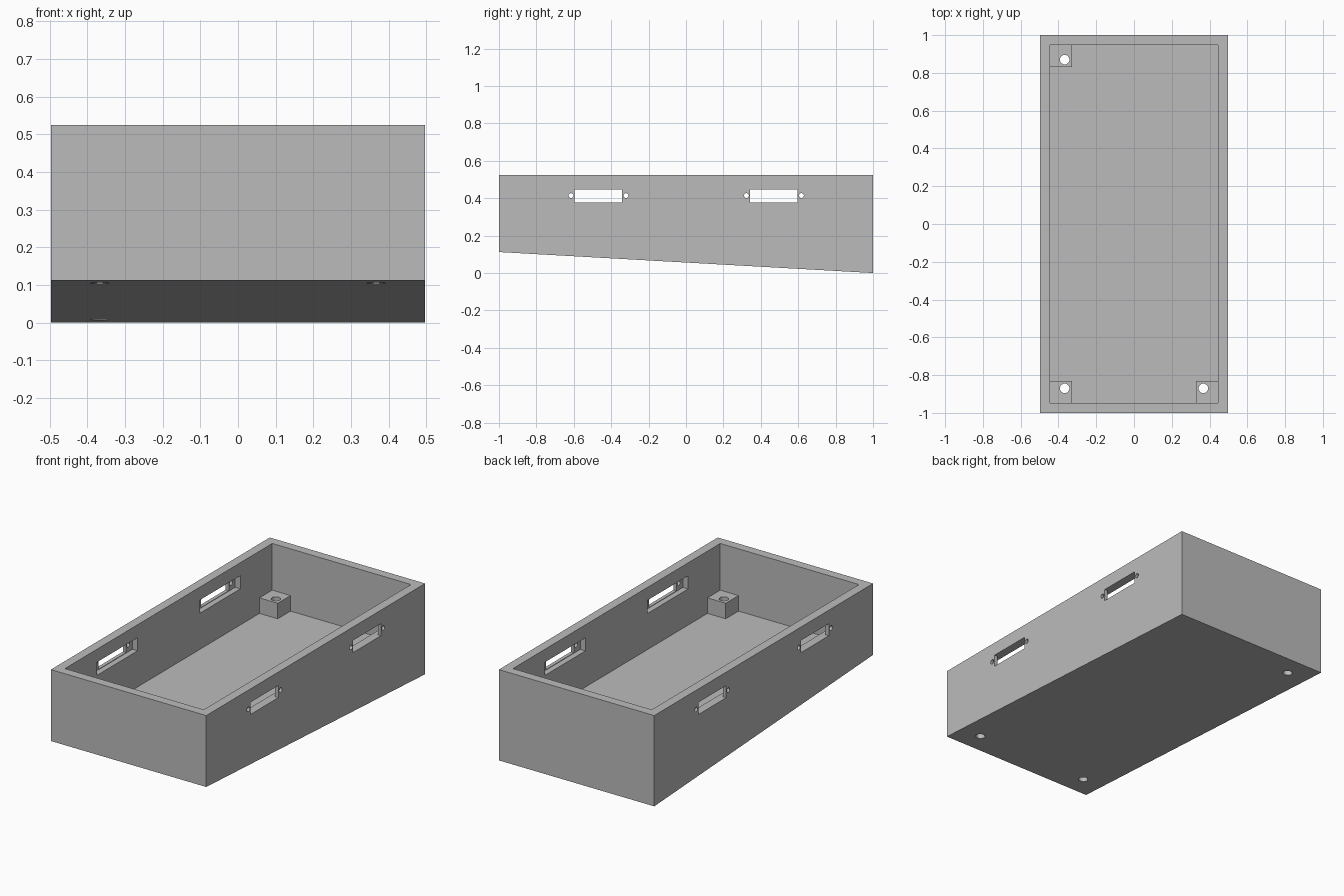
import bpy, bmesh
from mathutils import Matrix, Vector

if "Cube" in bpy.data.objects:
    bpy.data.objects.remove(bpy.data.objects["Cube"])

HALF_X, HALF_Y, TOP = 0.497, 1.0, 0.525
FRONT_RISE, WALL, FLOOR = 0.112, 0.053, 0.165
POST, POST_TOP = 0.117, 0.255
WINDOW_Z = 0.412

grey = bpy.data.materials.new("plain grey")
grey.use_nodes = True
grey.diffuse_color = (0.5, 0.5, 0.5, 1)
grey.node_tree.nodes["Principled BSDF"].inputs["Base Color"].default_value = (0.5, 0.5, 0.5, 1)


def finish(name, bm):
    bmesh.ops.recalc_face_normals(bm, faces=bm.faces)
    mesh = bpy.data.meshes.new(name)
    bm.to_mesh(mesh)
    bm.free()
    mesh.materials.append(grey)
    obj = bpy.data.objects.new(name, mesh)
    bpy.context.scene.collection.objects.link(obj)
    return obj


def box(name, low, high):
    low, high = Vector(low), Vector(high)
    bm = bmesh.new()
    bmesh.ops.create_cube(bm, size=1)
    bmesh.ops.scale(bm, vec=high - low, verts=bm.verts)
    bmesh.ops.translate(bm, vec=(low + high) / 2, verts=bm.verts)
    return finish(name, bm)


def cylinder(name, center, radius, depth, axis):
    bm = bmesh.new()
    turn = Matrix.Rotation(1.5708, 4, 'Y') if axis == 'X' else Matrix()
    bmesh.ops.create_cone(bm, cap_ends=True, segments=32, radius1=radius, radius2=radius,
                          depth=depth, matrix=Matrix.Translation(center) @ turn)
    return finish(name, bm)


def cut(obj, cutters):
    for cutter in cutters:
        cutter.hide_render = True
        mod = obj.modifiers.new("cut", 'BOOLEAN')
        mod.operation, mod.solver, mod.object = 'DIFFERENCE', 'EXACT', cutter
    bpy.context.view_layer.update()
    result = bpy.data.meshes.new_from_object(
        obj.evaluated_get(bpy.context.evaluated_depsgraph_get()))
    obj.modifiers.clear()
    obj.data = result


# Case body: side profile with a sloping underside, extruded across x
bm = bmesh.new()
profile = [(-HALF_Y, FRONT_RISE), (HALF_Y, 0), (HALF_Y, TOP), (-HALF_Y, TOP)]
side = bm.faces.new([bm.verts.new((-HALF_X, y, z)) for y, z in profile])
extruded = bmesh.ops.extrude_face_region(bm, geom=[side])["geom"]
bmesh.ops.translate(bm, vec=(2 * HALF_X, 0, 0),
                    verts=[v for v in extruded if isinstance(v, bmesh.types.BMVert)])
case = finish("case_body", bm)

# Cavity with a level floor
in_x, in_y = HALF_X - WALL, HALF_Y - WALL
body_cutters = [box("cavity_cutter", (-in_x, -in_y, FLOOR), (in_x, in_y, TOP + 0.1))]

# Connector windows, inner recesses and screw holes in both long walls
for s in (-1, 1):
    for y in (-0.468, 0.47):
        def across(name, half_y, half_z, x1, x2):
            a, b = sorted((s * x1, s * x2))
            return box(name, (a, y - half_y, WINDOW_Z - half_z),
                       (b, y + half_y, WINDOW_Z + half_z))
        body_cutters.append(across("window_cutter", 0.127, 0.035, in_x - 0.05, HALF_X + 0.05))
        body_cutters.append(across("recess_cutter", 0.185, 0.038, in_x - 0.06, in_x + 0.033))
        for side_y in (-0.147, 0.147):
            body_cutters.append(cylinder("screw_cutter", (s * HALF_X, y + side_y, WINDOW_Z + 0.002),
                                         0.013, 0.12, 'X'))

# Three corner posts, each drilled through with the floor below
posts, drills = [], []
for name, sx, sy in (("front_right_post", -1, -1), ("front_left_post", 1, -1),
                     ("back_right_post", -1, 1)):
    xs = sorted((sx * (in_x - POST), sx * (in_x + 0.005)))
    ys = sorted((sy * (in_y - POST), sy * (in_y + 0.005)))
    posts.append(box(name, (xs[0], ys[0], FLOOR - 0.005), (xs[1], ys[1], POST_TOP)))
    drills.append(cylinder("drill_cutter", (sx * 0.367, sy * 0.87, 0.15), 0.025, 0.6, 'Z'))

cut(case, body_cutters + drills)
for post, drill in zip(posts, drills):
    cut(post, [drill])
for helper in body_cutters + drills:
    bpy.data.objects.remove(helper)

# Keep flat walls crisp and round the bores
bpy.ops.object.select_all(action='DESELECT')
for obj in [case] + posts:
    obj.select_set(True)
bpy.context.view_layer.objects.active = case
bpy.ops.object.shade_smooth_by_angle()
